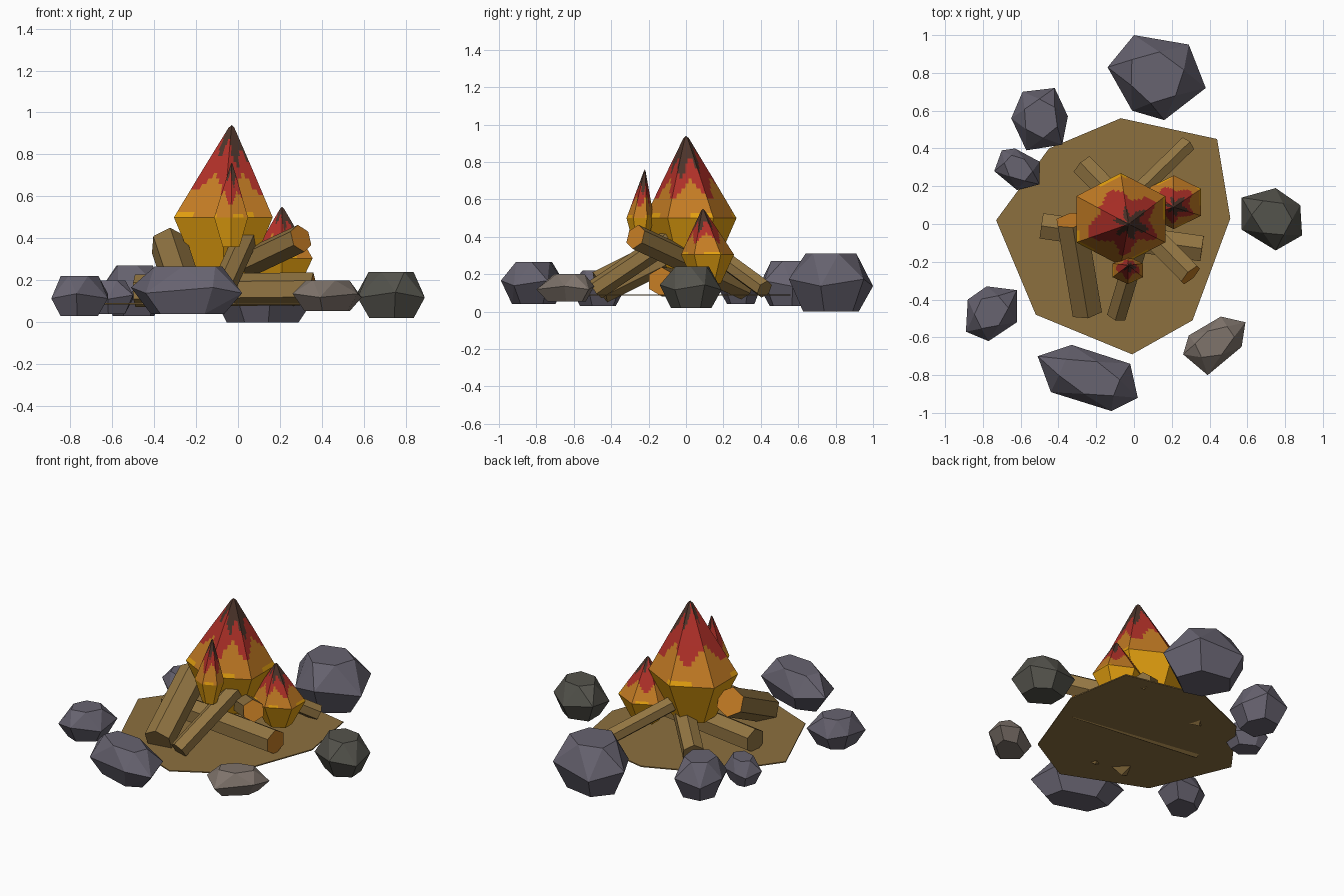
import bpy, bmesh, math
from mathutils import Vector

if "Cube" in bpy.data.objects:
    bpy.data.objects.remove(bpy.data.objects["Cube"])


def material(name, r, g, b):
    m = bpy.data.materials.new(name)
    lin = [((c / 255 + 0.055) / 1.055) ** 2.4 for c in (r, g, b)]
    m.diffuse_color = (*lin, 1)
    m.use_nodes = True
    m.node_tree.nodes["Principled BSDF"].inputs["Base Color"].default_value = m.diffuse_color
    return m


WOOD = material("wood brown", 146, 117, 66)
EARTH = material("earth brown", 140, 112, 63)
STONE = material("slate stone", 103, 99, 112)
MOSS = material("dark olive stone", 84, 83, 76)
TAUPE = material("taupe stone", 126, 115, 107)
YELLOW = material("flame yellow", 228, 160, 16)
ORANGE = material("flame orange", 196, 124, 36)
RED = material("flame red", 176, 48, 40)
CHAR = material("smoke brown", 76, 52, 42)


def finish(name, bm, *mats):
    bmesh.ops.recalc_face_normals(bm, faces=bm.faces[:])
    me = bpy.data.meshes.new(name)
    bm.to_mesh(me)
    bm.free()
    for m in mats:
        me.materials.append(m)
    ob = bpy.data.objects.new(name, me)
    bpy.context.collection.objects.link(ob)
    return ob


def rock(name, outline, z0, z1, mat):
    """Faceted stone: hull of its outline plus smaller top and bottom rings."""
    bm = bmesh.new()
    pts = [Vector(p) for p in outline]
    mid = sum(pts, Vector((0, 0))) / len(pts)
    h = z1 - z0
    for i, p in enumerate(pts):
        edge = (p + pts[(i + 1) % len(pts)]) / 2
        zig = 0.06 * h * (-1) ** i
        bm.verts.new((p.x, p.y, z0 + 0.5 * h + zig))
        top, low = mid.lerp(edge, 0.68), mid.lerp(p, 0.66)
        bm.verts.new((top.x, top.y, z1))
        bm.verts.new((low.x, low.y, z0))
    bmesh.ops.convex_hull(bm, input=bm.verts[:])
    bmesh.ops.dissolve_limit(bm, angle_limit=math.radians(8),
                             verts=bm.verts[:], edges=bm.edges[:])
    finish(name, bm, mat)


def log(name, low, high, radius):
    """Six-sided log with a glowing cap on its upper end."""
    low, high = Vector(low), Vector(high)
    axis = high - low
    bm = bmesh.new()
    bmesh.ops.create_cone(bm, cap_ends=True, segments=6, radius1=radius,
                          radius2=radius, depth=axis.length)
    for f in bm.faces:
        f.material_index = 1 if f.normal.z > 0.9 else 0
    mat = axis.to_track_quat('Z', 'Y').to_matrix().to_4x4()
    mat.translation = (low + high) / 2
    bm.transform(mat)
    finish(name, bm, WOOD, ORANGE)


def flame(name, centre, rx, ry, base_z, ring_z, tip, base=0.5):
    """Six-sided flame; colours change with height along a wavy line."""
    c, t = Vector((*centre, ring_z)), Vector(tip)
    rise = t.z - ring_z
    rings = [(Vector((*centre, base_z)), base), (c, 1),
             (c.lerp(t, 0.48), 0.54), (c.lerp(t, 0.97), 0.06)]
    bm = bmesh.new()
    loops = []
    for o, s in rings:
        angles = [math.radians(30 + 60 * k) for k in range(6)]
        loops.append([bm.verts.new((o.x + rx * s * math.cos(a),
                                    o.y + ry * s * math.sin(a), o.z))
                      for a in angles])
    for a, b in zip(loops, loops[1:]):
        for k in range(6):
            n = (k + 1) % 6
            bm.faces.new((a[k], a[n], b[n], b[k]))
    bm.faces.new(loops[0][::-1])
    peak = bm.verts.new(t)
    for k in range(6):
        bm.faces.new((loops[-1][k], loops[-1][(k + 1) % 6], peak))
    quads = {e for f in bm.faces if len(f.verts) == 4 for e in f.edges}
    bmesh.ops.subdivide_edges(bm, edges=list(quads), cuts=7, use_grid_fill=True)
    for f in bm.faces:
        p = f.calc_center_median()
        a = math.atan2(p.y - t.y, p.x - t.x)
        v = (p.z - ring_z) / rise
        red = 0.35 + 0.11 * math.sin(5 * a + 0.5)
        dark = 0.74 - 0.12 * math.cos(a + 0.3) + 0.12 * math.sin(6 * a)
        yellow = 0.02 + 0.03 * math.sin(4 * a)
        f.material_index = 0 if v < yellow else 1 if v < red else 2 if v < dark else 3
    finish(name, bm, YELLOW, ORANGE, RED, CHAR)


# earth patch under the fire
bm = bmesh.new()
patch = [(-0.07, 0.56), (0.44, 0.45), (0.51, 0.03), (0.31, -0.51),
         (-0.01, -0.69), (-0.52, -0.48), (-0.73, 0.02), (-0.45, 0.40)]
face = bm.faces.new([bm.verts.new((x, y, 0.085)) for x, y in patch])
ext = bmesh.ops.extrude_face_region(bm, geom=[face])
bmesh.ops.translate(bm, vec=(0, 0, 0.007),
                    verts=[g for g in ext["geom"] if isinstance(g, bmesh.types.BMVert)])
if face.is_valid and len(bm.faces) == 9:
    bmesh.ops.create_vert  # bottom face is already present
else:
    bmesh.ops.holes_fill(bm, edges=bm.edges[:])
finish("earth_patch", bm, EARTH)

# stacked logs
log("left_log", (-0.25, -0.46, 0.13), (-0.33, 0.02, 0.37), 0.09)
log("front_log", (-0.09, -0.48, 0.12), (0.04, -0.05, 0.41), 0.058)
log("leaning_log", (-0.27, 0.31, 0.13), (0.30, -0.27, 0.40), 0.068)
log("lying_log", (-0.49, -0.01, 0.15), (0.36, -0.13, 0.16), 0.078)
log("back_log", (0.28, 0.42, 0.12), (-0.10, 0.05, 0.39), 0.05)

# flames
flame("main_flame", (-0.07, 0.025), 0.272, 0.245, 0.22, 0.50, (-0.03, 0.0, 0.94))
flame("right_flame", (0.21, 0.115), 0.168, 0.142, 0.15, 0.305, (0.21, 0.09, 0.55))
flame("front_flame", (-0.033, -0.245), 0.093, 0.073, 0.36, 0.50, (-0.03, -0.22, 0.76))

# ring of stones
rock("back_rock", [(-0.14, 0.83), (0.0, 1.0), (0.29, 0.95), (0.38, 0.72),
                   (0.16, 0.55), (-0.01, 0.60)], 0.0, 0.31, STONE)
rock("back_left_rock", [(-0.65, 0.56), (-0.59, 0.70), (-0.42, 0.72), (-0.35, 0.57),
                        (-0.38, 0.42), (-0.57, 0.39)], 0.03, 0.27, STONE)
rock("left_small_rock", [(-0.74, 0.28), (-0.70, 0.39), (-0.63, 0.40), (-0.50, 0.33),
                         (-0.50, 0.21), (-0.62, 0.18)], 0.04, 0.20, STONE)
rock("front_left_rock", [(-0.88, -0.40), (-0.78, -0.33), (-0.62, -0.35), (-0.62, -0.52),
                         (-0.77, -0.62), (-0.89, -0.57)], 0.03, 0.22, STONE)
rock("front_rock", [(-0.51, -0.70), (-0.33, -0.64), (-0.02, -0.74), (0.02, -0.92),
                    (-0.12, -0.99), (-0.44, -0.89)], 0.04, 0.265, STONE)
rock("front_right_rock", [(0.26, -0.69), (0.29, -0.59), (0.46, -0.49), (0.59, -0.52),
                          (0.57, -0.65), (0.39, -0.80)], 0.055, 0.20, TAUPE)
rock("right_rock", [(0.57, 0.14), (0.75, 0.19), (0.88, 0.10), (0.89, -0.06),
                    (0.75, -0.14), (0.57, -0.03)], 0.02, 0.24, MOSS)
